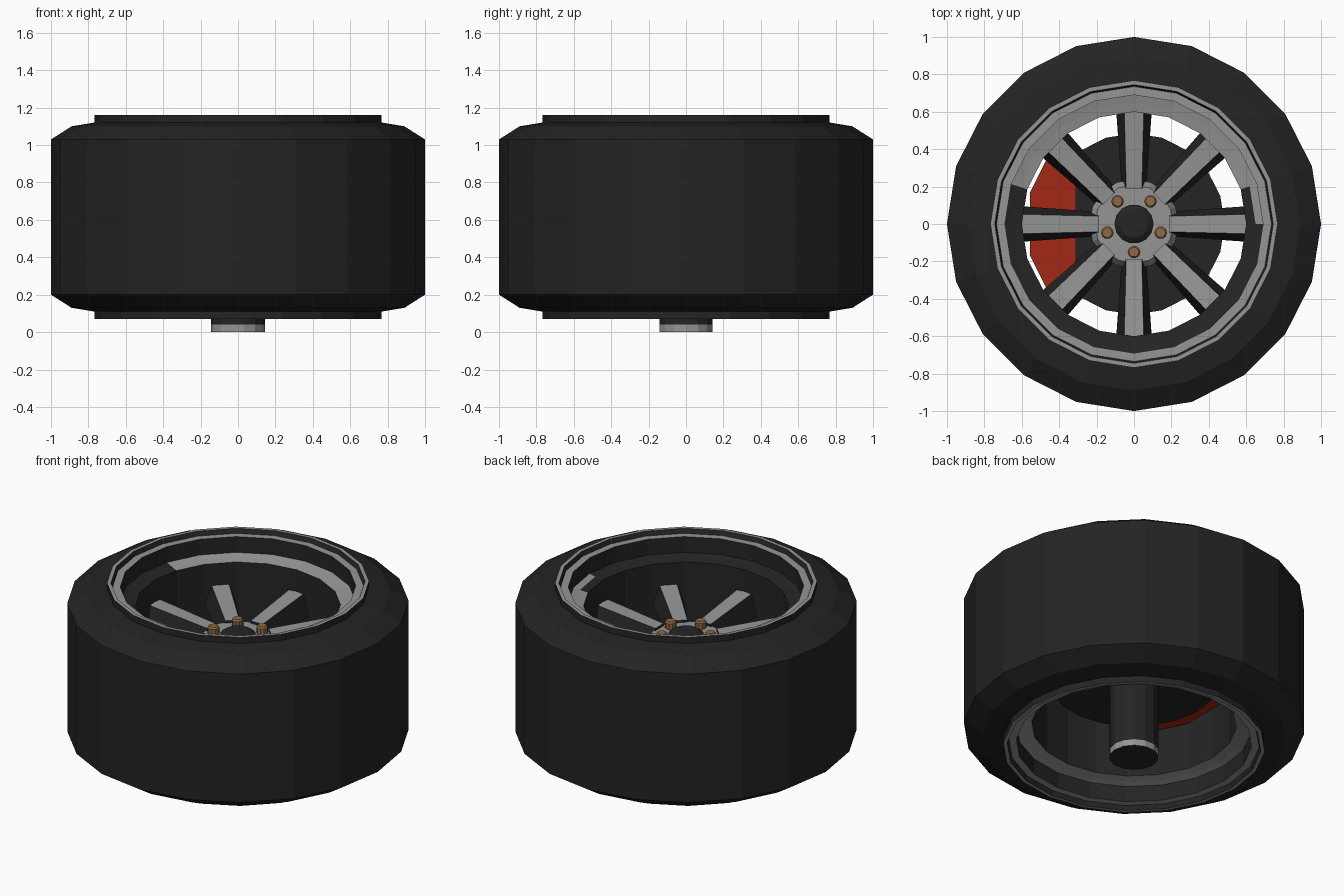
import bpy, bmesh, math
from mathutils import Matrix

if "Cube" in bpy.data.objects:
    bpy.data.objects.remove(bpy.data.objects["Cube"])

def mat(name, c):
    m = bpy.data.materials.new(name)
    m.diffuse_color = (*c, 1)
    m.use_nodes = True
    m.node_tree.nodes["Principled BSDF"].inputs["Base Color"].default_value = m.diffuse_color
    return m

RUBBER = mat("rubber_black", (0.017, 0.017, 0.017))
DARK = mat("dark_metal", (0.018, 0.018, 0.018))
GRAY = mat("rim_gray", (0.30, 0.30, 0.30))
RED = mat("caliper_red", (0.36, 0.021, 0.007))
BRONZE = mat("nut_bronze", (0.27, 0.145, 0.055))

def finish(name, bm, mats):
    bmesh.ops.remove_doubles(bm, verts=bm.verts, dist=1e-5)
    bmesh.ops.recalc_face_normals(bm, faces=bm.faces)
    me = bpy.data.meshes.new(name)
    bm.to_mesh(me)
    bm.free()
    for m in mats:
        me.materials.append(m)
    ob = bpy.data.objects.new(name, me)
    bpy.context.collection.objects.link(ob)
    return ob

def revolve(name, prof, n, mats, rule=None, closed=False, at=(0, 0)):
    """Spin an (r, z) profile round z; rule(segment, angle in degrees) picks the material."""
    bm = bmesh.new()
    rings = []
    for r, z in prof:
        if r == 0:
            rings.append([bm.verts.new((at[0], at[1], z))] * n)
        else:
            rings.append([bm.verts.new((at[0] + r * math.cos(2 * math.pi * i / n),
                                        at[1] + r * math.sin(2 * math.pi * i / n), z)) for i in range(n)])
    for s in range(len(prof) if closed else len(prof) - 1):
        a, b = rings[s], rings[(s + 1) % len(prof)]
        for i in range(n):
            j = (i + 1) % n
            vs = list(dict.fromkeys([a[i], a[j], b[j], b[i]]))
            f = bm.faces.new(vs)
            if rule:
                f.material_index = rule(s, (i + 0.5) * 360 / n)
    return finish(name, bm, mats)

def prism(name, pts, z0, z1, m):
    bm = bmesh.new()
    lo = [bm.verts.new((x, y, z0)) for x, y in pts]
    hi = [bm.verts.new((x, y, z1)) for x, y in pts]
    bm.faces.new(lo)
    bm.faces.new(hi)
    for i in range(len(pts)):
        j = (i + 1) % len(pts)
        bm.faces.new((lo[i], lo[j], hi[j], hi[i]))
    return finish(name, bm, [m])

MID = 0.615
def mirrored(half):
    return half + [(r, 2 * MID - z) for r, z in reversed(half)]

# tyre
revolve("tyre", [(0.72, 0.12), (0.77, 0.11), (0.89, 0.13), (1, 0.20),
                 (1, 1.03), (0.89, 1.10), (0.77, 1.12), (0.72, 1.11)], 20, [RUBBER], closed=True)

# rim barrel: gray lips and ledges, dark walls; upper ledge is gray only on its rear half
half = [(0.768, 1.08), (0.768, 1.16), (0.745, 1.16), (0.735, 1.132), (0.69, 1.132),
        (0.69, 1.03), (0.65, 1.02), (0.60, 1.01)]
def rim_rule(s, ang):
    if s in (1, 3, 11, 13):
        return 1
    if s == 5:
        return int(0 < ang < 162)
    if s == 6:
        return int(18 < ang < 162)
    return int(s in (8, 9))
revolve("rim_barrel", mirrored(half), 20, [DARK, GRAY], rim_rule, closed=True)

# hub and centre cap
revolve("hub", [(0, 0.54), (0.22, 0.54), (0.24, 0.76), (0.21, 0.81), (0, 0.81)], 16,
        [GRAY, DARK], lambda s, a: int(s < 2))
revolve("centre_cap", [(0, 0.80), (0.105, 0.80), (0.105, 0.825), (0.075, 0.845), (0, 0.845)], 14, [DARK])

# eight spokes: gray top, dark sloping sides
def spoke(k):
    bm = bmesh.new()
    ends = []
    for r, w, b, zt, zb in ((0.19, 0.042, 0.065, 0.825, 0.71), (0.602, 0.052, 0.095, 0.87, 0.74)):
        ends.append([bm.verts.new(p) for p in
                     ((r, -b, zb), (r, b, zb), (r, w, zt), (r, -w, zt))])
    a, c = ends
    bm.faces.new(a)
    bm.faces.new(c)
    for i in range(4):
        j = (i + 1) % 4
        f = bm.faces.new((a[i], a[j], c[j], c[i]))
        f.material_index = int(i == 2)
    bm.transform(Matrix.Rotation(k * math.pi / 4, 4, 'Z'))
    finish(f"spoke_{k + 1}", bm, [DARK, GRAY])
for k in range(8):
    spoke(k)

# five wheel nuts
for k in range(5):
    t = math.radians(-90 + 72 * k)
    revolve(f"wheel_nut_{k + 1}", [(0, 0.80), (0.034, 0.80), (0.034, 0.848), (0.026, 0.858), (0, 0.858)],
            10, [BRONZE], at=(0.15 * math.cos(t), 0.15 * math.sin(t)))

# brake disc and caliper
revolve("brake_disc", [(0, 0.49), (0.485, 0.49), (0.485, 0.55), (0, 0.55)], 20, [DARK])
prism("brake_caliper", [(-0.31, -0.22), (-0.31, 0.22), (-0.47, 0.34), (-0.555, 0.17),
                        (-0.555, -0.17), (-0.47, -0.34)], 0.51, 0.67, RED)

# axle with gray end band
revolve("axle", [(0, 0), (0.145, 0), (0.145, 0.04), (0.145, 0.50), (0, 0.50)], 14,
        [DARK, GRAY], lambda s, a: int(s == 1))
